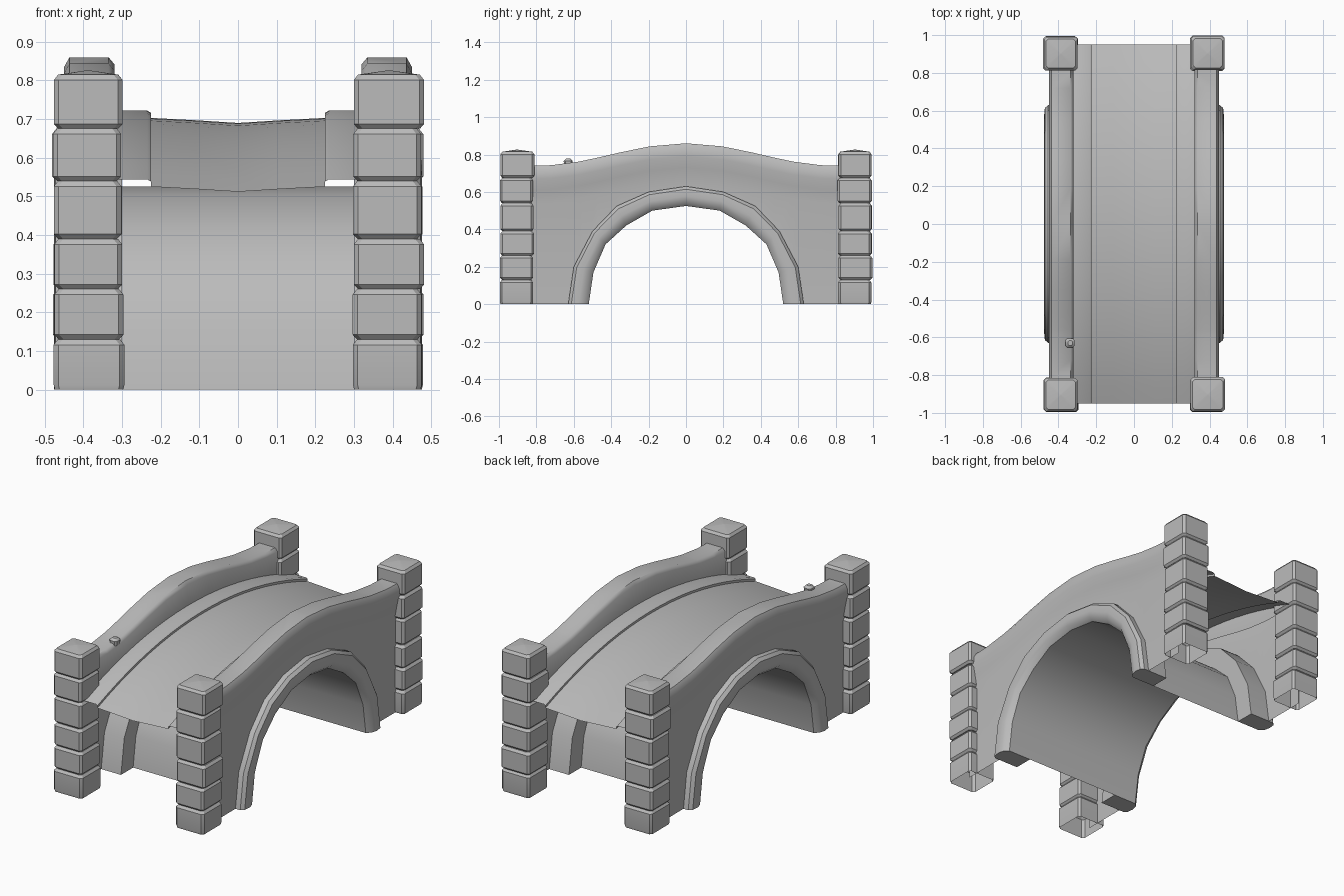
import bpy, bmesh, math, random
from mathutils import Vector

random.seed(4)
if "Cube" in bpy.data.objects:
    bpy.data.objects.remove(bpy.data.objects["Cube"])

stone = bpy.data.materials.new("grey stone")
stone.use_nodes = True
GREY = (0.5, 0.5, 0.5, 1)
stone.diffuse_color = GREY
stone.node_tree.nodes["Principled BSDF"].inputs["Base Color"].default_value = GREY


def loft(name, rows, closed=False, caps=(), mirror=False, angle=35):
    """Skin a list of point rows; caps lists the row indexes to fill."""
    bm = bmesh.new()
    grid = [[bm.verts.new(p) for p in row] for row in rows]
    n = len(grid[0])
    for a, b in zip(grid, grid[1:]):
        for i in range(n if closed else n - 1):
            j = (i + 1) % n
            bm.faces.new((a[i], a[j], b[j], b[i]))
    for c in caps:
        bm.faces.new(grid[c])
    bmesh.ops.recalc_face_normals(bm, faces=bm.faces)
    # Open skins face up or outward
    if not closed and sum(f.normal.z * f.calc_area() for f in bm.faces) < 0:
        bmesh.ops.reverse_faces(bm, faces=bm.faces)
    mesh = bpy.data.meshes.new(name)
    bm.to_mesh(mesh)
    bm.free()
    mesh.materials.append(stone)
    ob = bpy.data.objects.new(name, mesh)
    bpy.context.collection.objects.link(ob)
    if mirror:
        ob.modifiers.new("other side", 'MIRROR')
    bpy.ops.object.select_all(action='DESELECT')
    ob.select_set(True)
    bpy.context.view_layer.objects.active = ob
    bpy.ops.object.shade_smooth_by_angle(angle=math.radians(angle))
    return ob


def both_ways(half):
    """Mirror a half arch, given from the ground to the crown, across y."""
    return [(-y, z) for y, z in half] + [(y, z) for y, z in half[-2::-1]]


def rail_top(y):
    return 0.8 + 0.06 * math.cos(math.pi * min(abs(y), 0.8) / 0.8)


def deck_drop(y):
    return 0.178 * (y / 0.95) ** 2


inner = both_ways([(0.52, 0), (0.495, 0.17), (0.43, 0.32), (0.32, 0.42), (0.18, 0.5), (0, 0.525)])
outer = both_ways([(0.63, 0), (0.6, 0.2), (0.5, 0.39), (0.37, 0.525), (0.2, 0.6), (0, 0.63)])


def between(t):
    return [(a + (c - a) * t, b + (d - b) * t) for (a, b), (c, d) in zip(inner, outer)]


# Tunnel under the bridge
loft("tunnel_vault", [[(x, y, z) for x in (-0.31, 0.31)] for y, z in inner])

# Raised arch rings on both sides
section = [(0.3, 1), (0.455, 1), (0.472, 0.85), (0.476, 0.5), (0.468, 0.2), (0.445, 0), (0.3, 0)]
rings = [[(x, *between(t)[i]) for x, t in section] for i in range(len(inner))]
loft("arch_ring", rings, closed=True, mirror=True, caps=(0, -1))

# Side walls with a rounded parapet on top
middle = between(0.6)
ends = [(0.72, 0), (0.8, 0), (0.88, 0)]
columns = [(-y, z) for y, z in reversed(ends)] + middle + ends
rows = []
for y, low in columns:
    top = rail_top(y)
    rows.append([(0.425, y, low), (0.425, y, top - 0.2), (0.438, y, top - 0.13),
                 (0.45, y, top - 0.07), (0.45, y, top - 0.025), (0.436, y, top),
                 (0.335, y, top), (0.32, y, top - 0.018), (0.32, y, top - 0.2)])
loft("side_wall", rows, mirror=True, angle=50)

# Roadway: sagging deck with a raised kerb along each edge
half_deck = [(0.33, 0.722), (0.235, 0.722), (0.225, 0.716), (0.225, 0.703), (0.11, 0.697)]
deck = [(-x, z) for x, z in half_deck] + [(0, 0.69)] + [(x, z) for x, z in reversed(half_deck)]
stations = [-0.95 + 1.9 * i / 20 for i in range(21)]
loft("roadway", [[(x, y, z - deck_drop(y)) for x, z in deck] for y in stations])


# Corner pillars: stacked rounded blocks, hollow underneath
def block_ring(cx, cy, half, cut, z):
    h, c = half, half - cut
    outline = [(h, c), (c, h), (-c, h), (-h, c), (-h, -c), (-c, -h), (c, -h), (h, -c)]
    return [(cx + x, cy + y, z) for x, y in outline]


seams = [0, 0.13, 0.26, 0.39, 0.54, 0.675, 0.815]
for sx, side in ((1, "left"), (-1, "right")):
    for sy, end in ((-1, "front"), (1, "back")):
        rows = []
        for low, high in zip(seams, seams[1:]):
            cx = sx * 0.388 + random.uniform(-0.003, 0.003)
            cy = sy * 0.904 + random.uniform(-0.003, 0.003)
            size = random.uniform(0.087, 0.092)
            for z, inset in ((low, 0.011), (low + 0.012, 0), (high - 0.014, 0), (high, 0.011)):
                if z > 0 or inset == 0:
                    rows.append(block_ring(cx, cy, size - inset, 0.012, z))
                else:
                    rows.append(block_ring(cx, cy, size - 0.003, 0.012, z))
        rows.append(block_ring(cx, cy, 0.004, 0.001, 0.826))
        loft(f"pillar_{end}_{side}", rows, closed=True, caps=(-1,), angle=25)

# Loose chip of stone resting on the parapet
chip = [block_ring(-0.338, -0.63, r, r * 0.4, z) for r, z in ((0.022, 0.74), (0.024, 0.765), (0.012, 0.778))]
loft("parapet_chip", chip, closed=True, caps=(0, -1))
